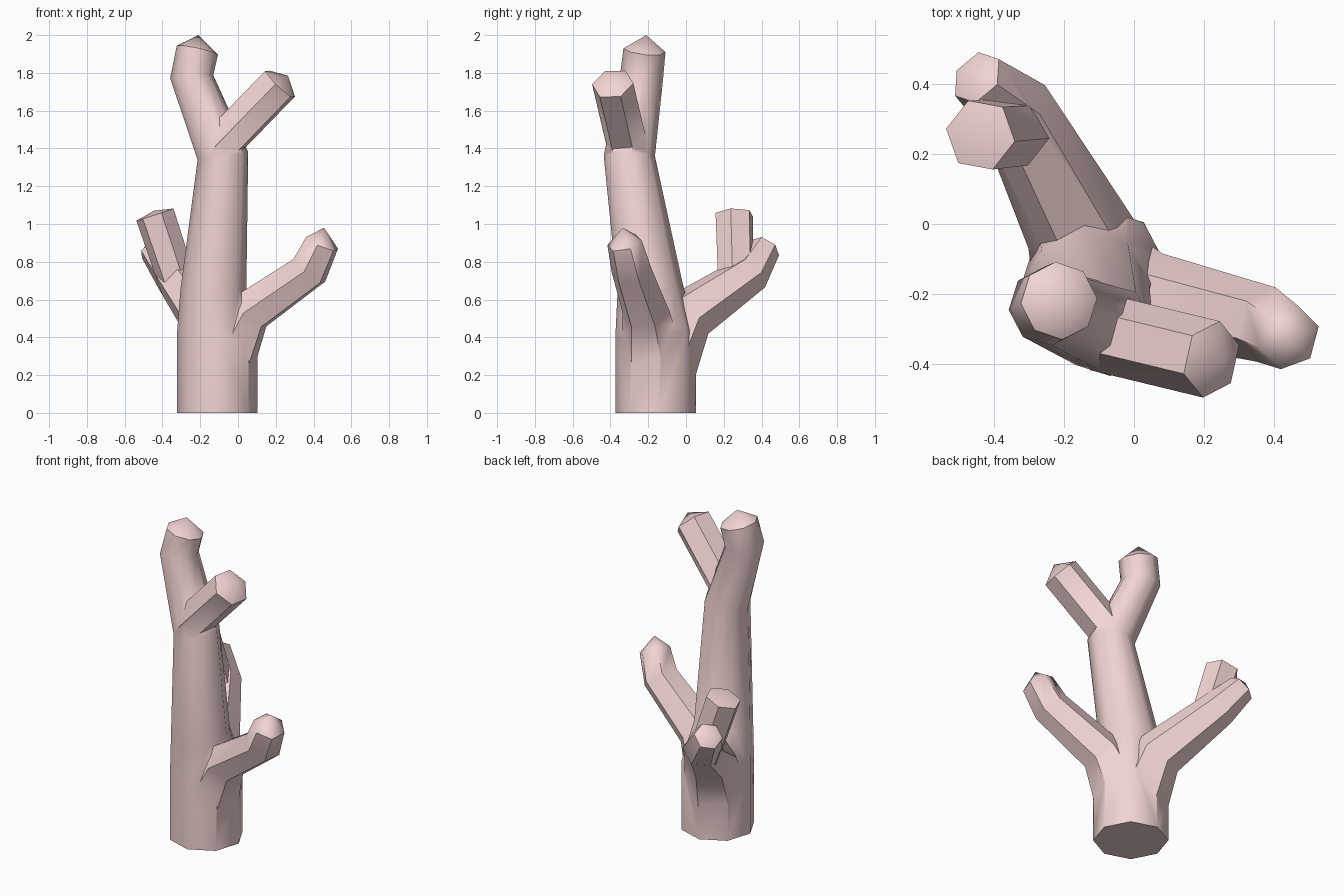
import bpy, bmesh, math
from mathutils import Vector

if "Cube" in bpy.data.objects:
    bpy.data.objects.remove(bpy.data.objects["Cube"])

bark = bpy.data.materials.new("pale_pink")
bark.diffuse_color = (0.88, 0.66, 0.65, 1)
bark.use_nodes = True
bark.node_tree.nodes["Principled BSDF"].inputs["Base Color"].default_value = bark.diffuse_color


def limb(name, rings, sides, ref, phase=0.0, tip=None):
    """Loft a low-poly tube through (x, y, z, radius) rings, ending in a point or flat cap."""
    pts = [Vector(r[:3]) for r in rings]
    bm = bmesh.new()
    loops = []
    for i, p in enumerate(pts):
        t = Vector()
        if i > 0:
            t += (p - pts[i - 1]).normalized()
        if i < len(pts) - 1:
            t += (pts[i + 1] - p).normalized()
        t.normalize()
        u = Vector(ref)
        u = (u - t * u.dot(t)).normalized()
        v = t.cross(u)
        loop = []
        for k in range(sides):
            a = math.radians(phase) + math.tau * k / sides
            loop.append(bm.verts.new(p + (u * math.cos(a) + v * math.sin(a)) * rings[i][3]))
        loops.append(loop)
    for a, b in zip(loops, loops[1:]):
        for k in range(sides):
            n = (k + 1) % sides
            bm.faces.new((a[k], a[n], b[n], b[k]))
    bm.faces.new(loops[0][::-1])
    if tip:
        top = bm.verts.new(tip)
        for k in range(sides):
            bm.faces.new((loops[-1][k], loops[-1][(k + 1) % sides], top))
    else:
        bm.faces.new(loops[-1])
    bmesh.ops.recalc_face_normals(bm, faces=bm.faces)
    mesh = bpy.data.meshes.new(name)
    bm.to_mesh(mesh)
    bm.free()
    mesh.materials.append(bark)
    ob = bpy.data.objects.new(name, mesh)
    bpy.context.collection.objects.link(ob)
    return ob


# Octagonal trunk running up into the tallest branch
trunk = limb("branching_trunk", [
    (-0.11, -0.16, 0.0, 0.215), (-0.11, -0.16, 0.42, 0.215),
    (-0.13, -0.19, 0.66, 0.175), (-0.08, -0.30, 1.36, 0.136),
    (-0.245, -0.235, 1.78, 0.115), (-0.215, -0.22, 1.92, 0.112),
], 8, (1, 0, 0), 5, (-0.21, -0.21, 2.0))

branches = [
    # Upper right branch
    limb("upper_branch", [
        (-0.10, -0.31, 1.41, 0.112), (0.222, -0.388, 1.742, 0.112),
    ], 6, (0.2, 1, 0), 0, (0.265, -0.395, 1.785)),
    # Lower right branch, bending upward
    limb("right_branch", [
        (-0.10, -0.17, 0.22, 0.185), (0.055, -0.21, 0.53, 0.128),
        (0.378, -0.288, 0.755, 0.11), (0.445, -0.325, 0.90, 0.095),
    ], 6, (0.2, 1, 0), 0, (0.455, -0.335, 0.98)),
    # Back branch, thinning to its outer fork
    limb("back_branch", [
        (-0.12, -0.14, 0.20, 0.185), (-0.17, 0.0, 0.51, 0.150),
        (-0.345, 0.335, 0.735, 0.11), (-0.45, 0.42, 0.875, 0.083),
    ], 6, (0.86, 0.5, 0), 0, (-0.465, 0.435, 0.91)),
    # Inner fork of the back branch
    limb("back_fork", [
        (-0.31, 0.265, 0.66, 0.10), (-0.44, 0.255, 1.05, 0.105),
    ], 6, (0, 1, 0), 20, (-0.445, 0.255, 1.07)),
]

# Fuse the branches into one surface
bpy.context.view_layer.objects.active = trunk
for b in branches:
    mod = trunk.modifiers.new("join_" + b.name, 'BOOLEAN')
    mod.operation = 'UNION'
    mod.solver = 'EXACT'
    mod.object = b
    bpy.ops.object.modifier_apply(modifier=mod.name)
    bpy.data.objects.remove(b, do_unlink=True)

bpy.ops.object.select_all(action='DESELECT')
trunk.select_set(True)
bpy.ops.object.shade_smooth_by_angle(angle=math.radians(47))
